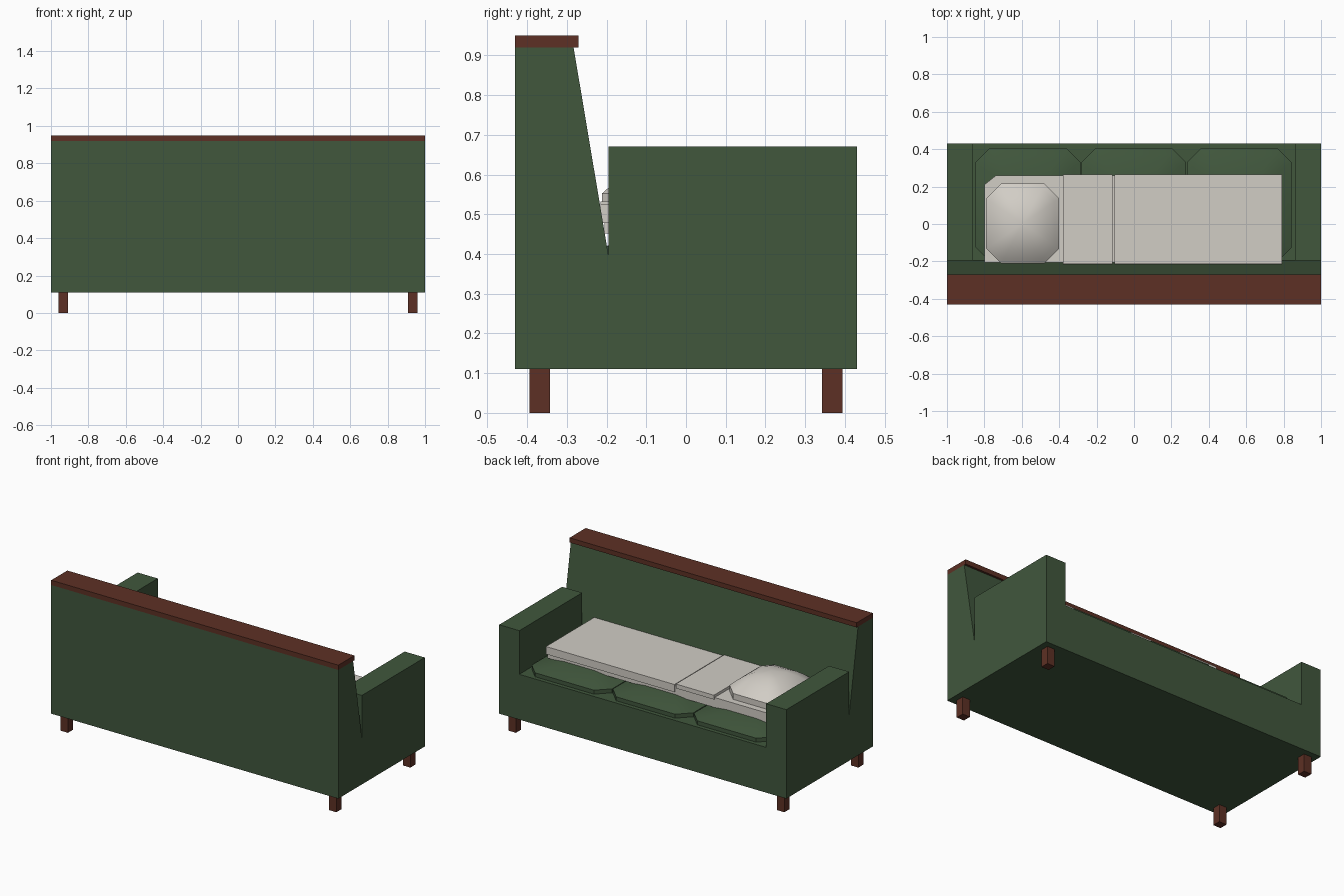
import bpy, bmesh, math
from mathutils import Vector

if "Cube" in bpy.data.objects:
    bpy.data.objects.remove(bpy.data.objects["Cube"])


def material(name, r, g, b):
    m = bpy.data.materials.new(name)
    m.diffuse_color = (r, g, b, 1)
    m.use_nodes = True
    m.node_tree.nodes["Principled BSDF"].inputs["Base Color"].default_value = m.diffuse_color
    return m


GREEN = material("green fabric", 0.052, 0.095, 0.046)
WOOD = material("dark wood", 0.11, 0.03, 0.018)
LINEN = material("linen", 0.64, 0.61, 0.56)


def finish(name, bm, mat):
    bmesh.ops.recalc_face_normals(bm, faces=bm.faces)
    me = bpy.data.meshes.new(name)
    bm.to_mesh(me)
    bm.free()
    me.materials.append(mat)
    ob = bpy.data.objects.new(name, me)
    bpy.context.collection.objects.link(ob)
    return ob


def prism(name, points, direction, mat):
    """Extrude a flat outline along a direction."""
    bm = bmesh.new()
    face = bm.faces.new([bm.verts.new(p) for p in points])
    out = bmesh.ops.extrude_face_region(bm, geom=[face])
    verts = [v for v in out["geom"] if isinstance(v, bmesh.types.BMVert)]
    bmesh.ops.translate(bm, verts=verts, vec=Vector(direction))
    return finish(name, bm, mat)


def box(name, x0, x1, y0, y1, z0, z1, mat):
    pts = [(x0, y0, z0), (x1, y0, z0), (x1, y1, z0), (x0, y1, z0)]
    return prism(name, pts, (0, 0, z1 - z0), mat)


def octagon(hx, hy, c):
    return [(-hx, -hy + c), (-hx + c, -hy), (hx - c, -hy), (hx, -hy + c),
            (hx, hy - c), (hx - c, hy), (-hx + c, hy), (-hx, hy - c)]


def cushion(name, x0, x1, y0, y1, z0, z_edge, z_top, cut, mat):
    """Octagonal pad with a straight rim and a domed top."""
    bm = bmesh.new()
    cx, cy = (x0 + x1) / 2, (y0 + y1) / 2
    outline = octagon((x1 - x0) / 2, (y1 - y0) / 2, cut)
    levels = [(1, z0)]
    for s in (1, 0.88, 0.66, 0.38):
        levels.append((s, z_edge + (z_top - z_edge) * (1 - s ** 2.2)))
    rings = [[bm.verts.new((cx + x * s, cy + y * s, z)) for x, y in outline]
             for s, z in levels]
    for a, b in zip(rings, rings[1:]):
        for i in range(8):
            j = (i + 1) % 8
            bm.faces.new((a[i], a[j], b[j], b[i]))
    bm.faces.new(rings[0])
    tip = bm.verts.new((cx, cy, z_top))
    for i in range(8):
        bm.faces.new((rings[-1][i], rings[-1][(i + 1) % 8], tip))
    ob = finish(name, bm, mat)
    for o in bpy.context.selected_objects:
        o.select_set(False)
    bpy.context.view_layer.objects.active = ob
    ob.select_set(True)
    bpy.ops.object.shade_smooth_by_angle(angle=math.radians(40))
    return ob


# Seat base and both arms as one U-shaped section
u_shape = [(-1, .11), (1, .11), (1, .67), (.86, .67),
           (.86, .395), (-.86, .395), (-.86, .67), (-1, .67)]
prism("seat_and_arms", [(x, -.195, z) for x, z in u_shape], (0, .625, 0), GREEN)

# Sloping backrest with a wooden top rail
back = [(-.43, .11), (-.195, .11), (-.195, .395), (-.283, .92), (-.43, .92)]
prism("backrest", [(-1, y, z) for y, z in back], (2, 0, 0), GREEN)
box("top_rail", -1, 1, -.43, -.27, .92, .95, WOOD)

# Legs
for sx in (-1, 1):
    for sy in (-1, 1):
        x, y = sx * .935, sy * .368
        box("leg", x - .026, x + .026, y - .026, y + .026, 0, .11, WOOD)

# Three seat cushions
for i in (-1, 0, 1):
    x = i * .565 - .002
    cushion("seat_cushion", x - .28, x + .28, -.2, .405, .385, .42, .475, .075, GREEN)

# Bedding: mattress with clipped head corners, blanket, folded sheet, pillow
mattress = [(-.8, -.205), (.785, -.205), (.785, .258), (-.74, .258), (-.8, .21)]
prism("mattress", [(x, y, .452) for x, y in mattress], (0, 0, .063), LINEN)
box("blanket", -.105, .79, -.215, .265, .478, .526, LINEN)
box("folded_sheet", -.38, -.115, -.215, .265, .505, .532, LINEN)
cushion("pillow", -.79, -.4, -.212, .217, .512, .552, .645, .08, LINEN)
